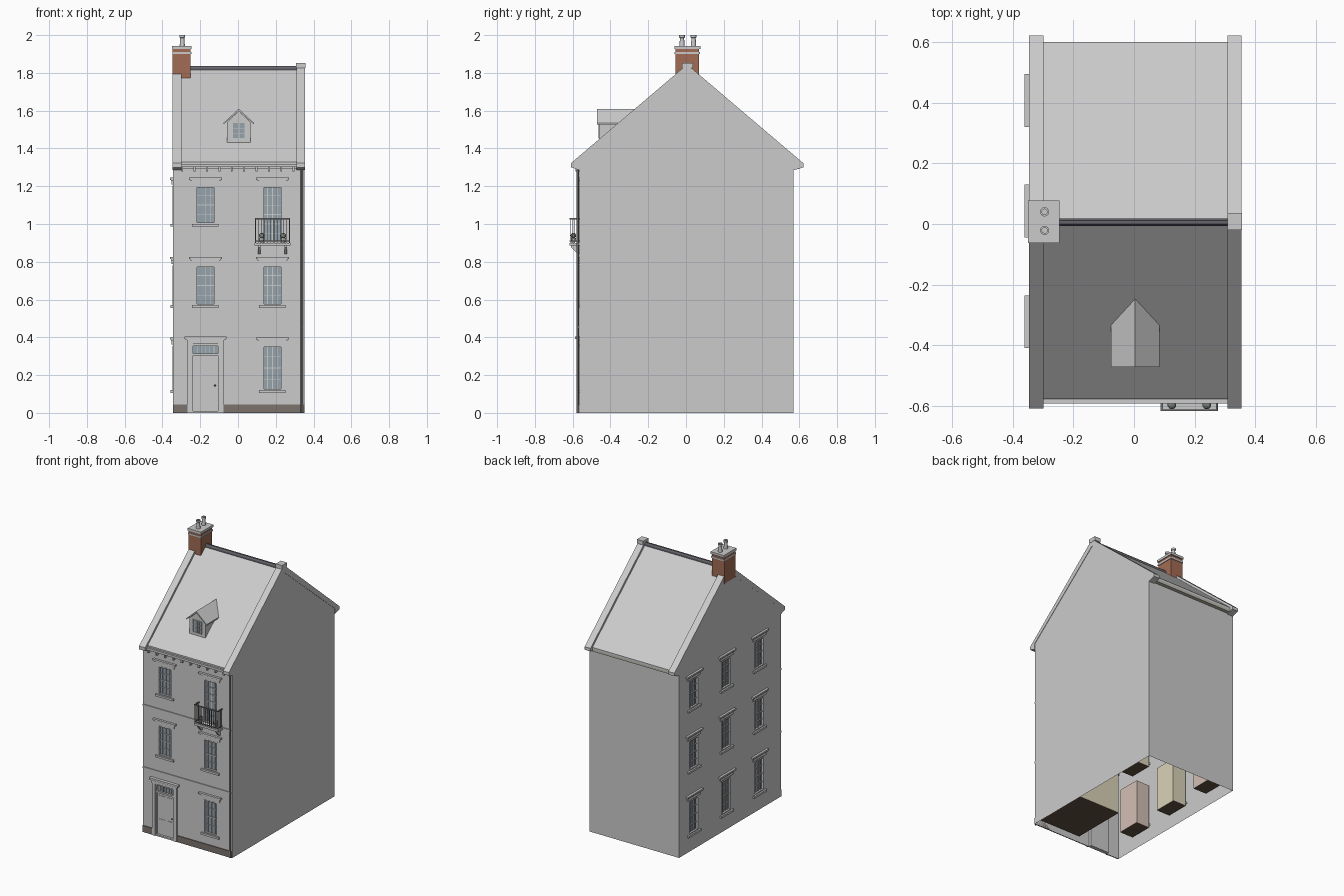
import bpy, bmesh, math
from mathutils import Matrix

if "Cube" in bpy.data.objects:
    bpy.data.objects.remove(bpy.data.objects["Cube"])

XL, XR, YF, YB, EAVE = -0.345, 0.352, -0.565, 0.57, 1.30   # wall planes
RY, SLOPE = 0.006, 0.85                                     # ridge position, roof pitch


def finish(name, bm, color=None, smooth=False):
    bmesh.ops.recalc_face_normals(bm, faces=bm.faces)
    me = bpy.data.meshes.new(name)
    bm.to_mesh(me)
    bm.free()
    ob = bpy.data.objects.new(name, me)
    bpy.context.collection.objects.link(ob)
    if color:
        mat = bpy.data.materials.get(str(color)) or bpy.data.materials.new(str(color))
        mat.diffuse_color = (*color, 1)
        mat.use_nodes = True
        mat.node_tree.nodes["Principled BSDF"].inputs["Base Color"].default_value = mat.diffuse_color
        me.materials.append(mat)
    if smooth:
        bpy.context.view_layer.objects.active = ob
        ob.select_set(True)
        bpy.ops.object.shade_smooth_by_angle()
        ob.select_set(False)
    return ob


def boxes(name, items, color=None):
    bm = bmesh.new()
    for x0, x1, y0, y1, z0, z1 in items:
        m = Matrix.Translation(((x0+x1)/2, (y0+y1)/2, (z0+z1)/2)) @ Matrix.Diagonal((abs(x1-x0), abs(y1-y0), z1-z0, 1))
        bmesh.ops.create_cube(bm, size=1, matrix=m)
    return finish(name, bm, color)


def prism(name, pts, a0, a1, axis='x', color=None):
    """Extrude a profile: (y, z) along x, or (x, z) along y."""
    bm = bmesh.new()
    f = bm.faces.new([bm.verts.new((a0, p, z) if axis == 'x' else (p, a0, z)) for p, z in pts])
    r = bmesh.ops.extrude_face_region(bm, geom=[f])
    vs = [g for g in r['geom'] if isinstance(g, bmesh.types.BMVert)]
    bmesh.ops.translate(bm, verts=vs, vec=(a1-a0, 0, 0) if axis == 'x' else (0, a1-a0, 0))
    return finish(name, bm, color)


def lathe(name, pts, x, y, n=16, color=None):
    bm = bmesh.new()
    vs = [bm.verts.new((r, 0, z)) for r, z in pts]
    es = [bm.edges.new(p) for p in zip(vs, vs[1:])]
    bmesh.ops.spin(bm, geom=vs+es, axis=(0, 0, 1), cent=(0, 0, 0), steps=n, angle=2*math.pi)
    bmesh.ops.remove_doubles(bm, verts=bm.verts, dist=1e-5)
    bmesh.ops.translate(bm, verts=bm.verts, vec=(x, y, 0))
    return finish(name, bm, color, True)


def on_wall(side, u0, u1, d0, d1, z0, z1):
    """Box on a wall: u runs along the wall, d is distance outwards."""
    if side == 'front':
        return (u0, u1, YF-d1, YF-d0, z0, z1)
    return (XL-d1, XL-d0, u0, u1, z0, z1)


def wall(name, side, u0, u1, holes):
    """Sheet wall with rectangular openings."""
    us = sorted({u0, u1, *[h[0] for h in holes], *[h[1] for h in holes]})
    zs = sorted({0, EAVE, *[h[2] for h in holes], *[h[3] for h in holes]})
    bm = bmesh.new()
    for a, b in zip(us, us[1:]):
        for c, d in zip(zs, zs[1:]):
            mu, mz = (a+b)/2, (c+d)/2
            if any(h[0] < mu < h[1] and h[2] < mz < h[3] for h in holes):
                continue
            q = [(a, c), (b, c), (b, d), (a, d)]
            bm.faces.new([bm.verts.new((p, YF, z) if side == 'front' else (XL, p, z)) for p, z in q])
    bmesh.ops.remove_doubles(bm, verts=bm.verts, dist=1e-5)
    return finish(name, bm)


# Walls
GLASS, DARK, BROWN = (0.3, 0.36, 0.41), (0.13, 0.13, 0.15), (0.12, 0.08, 0.055)
rows = [(0.12, 0.355), (0.57, 0.78), (1.0, 1.2)]
W = 0.0525
front_wins = [(-0.1725, *rows[1]), (-0.1725, *rows[2]), (0.1825, *rows[0]), (0.1825, *rows[1]), (0.1825, 0.9, 1.2)]
left_wins = [(y, *r) for y in (-0.322, 0.043, 0.407) for r in rows]
door = (-0.245, -0.1, 0, 0.365)
wall('front_wall', 'front', XL, XR, [(u-W, u+W, a, b) for u, a, b in front_wins] + [door])
wall('left_wall', 'left', YF, YB, [(u-W, u+W, a, b) for u, a, b in left_wins])
gable = [(YF, EAVE), (YB, EAVE), (YB, 1.34), (RY, 1.82), (YF, 1.34)]


def sheet(name, pts):
    bm = bmesh.new()
    bm.faces.new([bm.verts.new(p) for p in pts])
    finish(name, bm)


sheet('left_gable', [(XL, y, z) for y, z in gable])
sheet('right_wall', [(XR, y, z) for y, z in [(YF, 0), (YB, 0)] + gable[2:]])
sheet('back_wall', [(XL, YB, 0), (XR, YB, 0), (XR, YB, 1.34), (XL, YB, 1.34)])

# Windows with glazing bars, sills, hoods and shallow rooms behind
glass, bars, sills, hoods, floors, walls_a, walls_b = [], [], [], [], [], [], []
wins = [('front', *w) for w in front_wins] + [('left', *w) for w in left_wins]
for i, (s, u, a, b) in enumerate(wins):
    tall = b-a > 0.28
    glass.append(on_wall(s, u-W, u+W, -0.016, -0.013, a, b))
    for e in (-1, 1):
        bars.append(on_wall(s, u+e*W, u+e*(W-0.007), -0.018, 0.001, a, b))
    for z in (a, b-0.007):
        bars.append(on_wall(s, u-W, u+W, -0.018, 0.001, z, z+0.007))
    for k in range(1, 4):
        x, h = u-W+k*W/2, 0.003 if tall and k == 2 else 0.0015
        bars.append(on_wall(s, x-h, x+h, -0.014, -0.008, a, b))
    n = 6 if tall else 4
    for k in range(1, n):
        z, h = a+k*(b-a)/n, 0.003 if k == n//2 else 0.0015
        bars.append(on_wall(s, u-W, u+W, -0.014, -0.007, z-h, z+h))
    if not tall:
        sills.append(on_wall(s, u-0.07, u+0.07, -0.01, 0.012, a-0.014, a))
    hoods.append(on_wall(s, u-0.072, u+0.072, 0, 0.006, b+0.008, b+0.03))
    hoods.append(on_wall(s, u-0.08, u+0.08, 0, 0.011, b+0.028, b+0.036))
    hoods.append(on_wall(s, u-0.087, u+0.087, 0, 0.016, b+0.034, b+0.045))
    big = s == 'front' and a == rows[0][0]
    u0, u1, dep, z0 = (0.0, 0.34, 0.41, 0.03) if big else (u-0.08, u+0.08, 0.12, a-0.04)
    z1, t = b+0.035, 0.002
    floors.append(on_wall(s, u0, u1, -dep, -0.02, z0, z0+t))
    (walls_a if i % 2 == 0 else walls_b).extend([
        on_wall(s, u0, u1, -dep-t, -dep, z0, z1), on_wall(s, u0, u1, -dep, -0.02, z1-t, z1),
        on_wall(s, u0-t, u0, -dep, -0.02, z0, z1), on_wall(s, u1, u1+t, -dep, -0.02, z0, z1)])
boxes('window_glass', glass, GLASS)
boxes('window_frames', bars)
boxes('window_sills', sills)
boxes('window_hoods', hoods)
boxes('room_floors', floors, BROWN)
boxes('room_walls_cream', walls_a, (0.7, 0.64, 0.47))
boxes('room_walls_pink', walls_b, (0.65, 0.52, 0.46))

# Front door: leaf, raised panels, fanlight, pilasters and hood
F = 'front'
leaf = [on_wall(F, -0.238, -0.107, -0.018, -0.01, 0.01, 0.305)]
for u0, u1 in ((-0.225, -0.18), (-0.165, -0.12)):
    leaf += [on_wall(F, u0, u1, -0.01, -0.007, z0, z1) for z0, z1 in ((0.03, 0.12), (0.15, 0.285))]
boxes('door_leaf', leaf)
boxes('door_frame', [on_wall(F, -0.245, -0.238, -0.02, 0.004, 0, 0.365), on_wall(F, -0.107, -0.1, -0.02, 0.004, 0, 0.365),
                     on_wall(F, -0.238, -0.107, -0.02, 0.002, 0.303, 0.315), on_wall(F, -0.238, -0.107, -0.02, 0.002, 0.355, 0.365)]
      + [on_wall(F, -0.2385+k*0.022, -0.2355+k*0.022, -0.014, -0.006, 0.315, 0.355) for k in range(1, 6)])
boxes('door_fanlight', [on_wall(F, -0.238, -0.107, -0.016, -0.012, 0.315, 0.355)], GLASS)
boxes('door_surround', [on_wall(F, u0, u1, 0, 0.01, 0, 0.37) for u0, u1 in ((-0.268, -0.245), (-0.1, -0.077))]
      + [on_wall(F, -0.27, -0.075, 0, 0.01, 0.366, 0.388), on_wall(F, -0.277, -0.067, 0, 0.015, 0.386, 0.394),
         on_wall(F, -0.284, -0.06, 0, 0.022, 0.392, 0.405)])
boxes('door_step', [on_wall(F, -0.245, -0.1, -0.02, 0.006, 0, 0.01)])
bm = bmesh.new()
bmesh.ops.create_uvsphere(bm, u_segments=10, v_segments=6, radius=0.005, matrix=Matrix.Translation((-0.122, YF+0.004, 0.145)))
finish('door_knob', bm, DARK, True)

# Plinth, string courses and drainpipe
boxes('plinth', [on_wall(F, XL, -0.268, 0, 0.006, 0, 0.045), on_wall(F, -0.077, XR, 0, 0.006, 0, 0.045)], (0.2, 0.17, 0.15))
boxes('string_courses', [on_wall(F, XL, XR, 0, 0.006, z-0.005, z+0.005) for z in (0.455, 0.895)])
lathe('drainpipe', [(0.0, 0), (0.006, 0), (0.006, 1.3), (0.0, 1.3)], 0.338, YF-0.008, 12, (0.22, 0.22, 0.23))


# Roof, ridge tile and gable parapets
def rz(y, top):
    return top-SLOPE*abs(y-RY)


def chevron(y0, y1, top, drop):
    return [(y0, rz(y0, top)), (RY, top), (y1, rz(y1, top)), (y1, rz(y1, top)-drop), (RY, top-drop), (y0, rz(y0, top)-drop)]


prism('roof', chevron(-0.578, 0.60, 1.825, 0.015), -0.30, 0.31)
prism('ridge_tile', [(RY-0.012, 1.81), (RY-0.012, 1.826), (RY-0.006, 1.836), (RY+0.006, 1.836), (RY+0.012, 1.826), (RY+0.012, 1.81)],
      -0.30, 0.312, color=DARK)
for nm, x0, x1 in (('left_parapet', -0.3455, -0.298), ('right_parapet', 0.309, 0.355)):
    y0, y1, top = -0.608, 0.622, 1.845
    prism(nm, [(y0, rz(y0, top)), (RY, top), (y1, rz(y1, top)), (y1, 1.30), (YB, 1.285), (YB, 1.325),
               (RY, top-0.05), (YF, 1.325), (YF, 1.285), (y0, 1.30)], x0, x1)
boxes('parapet_apex', [(0.308, 0.357, RY-0.026, RY+0.03, 1.825, 1.853)])

# Eaves: gutters, cornice and brackets
GUT = (0.5, 0.49, 0.42)
boxes('front_gutter', [(-0.298, 0.309, -0.592, -0.573, 1.302, 1.318)])
boxes('back_gutter', [(-0.298, 0.309, 0.572, 0.597, 1.29, 1.315)], GUT)
boxes('front_cornice', [(XL, XR, -0.575, YF, 1.293, 1.308)])
boxes('eaves_brackets', [(x-0.005, x+0.005, -0.584, YF, 1.278, 1.302) for x in [-0.295+k*0.0655 for k in range(10)]])

# Dormer
DX = 0.004
prism('dormer_body', [(DX-0.062, 1.40), (DX+0.062, 1.40), (DX+0.062, 1.54), (DX, 1.598), (DX-0.062, 1.54)], -0.457, -0.27, 'y')
prism('dormer_roof', [(DX-0.08, 1.536), (DX, 1.61), (DX+0.08, 1.536), (DX+0.08, 1.528), (DX, 1.598), (DX-0.08, 1.528)], -0.471, -0.235, 'y')
boxes('dormer_glass', [(DX-0.033, DX+0.033, -0.459, -0.456, 1.455, 1.535)], GLASS)
boxes('dormer_window_bars', [(DX+x-w, DX+x+w, -0.464, -0.457, 1.452, 1.538) for x, w in ((-0.034, 0.003), (0, 0.003), (0.034, 0.003), (-0.017, 0.001), (0.017, 0.001))]
      + [(DX-0.036, DX+0.036, -0.463, -0.457, z-0.0015, z+0.0015) for z in (1.453, 1.48, 1.508, 1.537)])

# Chimney with caps and pots
BRICK = (0.36, 0.15, 0.09)
boxes('chimney_stack', [(-0.3465, -0.251, -0.055, 0.068, 1.74, 1.93)], BRICK)
boxes('chimney_caps', [(-0.348, -0.246, -0.06, 0.073, 1.9, 1.911), (-0.349, -0.245, -0.062, 0.077, 1.927, 1.943)])
for nm, y in (('front_pot', -0.021), ('back_pot', 0.04)):
    lathe(nm, [(0.014, 1.94), (0.011, 1.985), (0.015, 1.988), (0.015, 2.0), (0.009, 2.0), (0.009, 1.944), (0, 1.944)], -0.295, y)

# Balcony: slab, brackets, railing and planted pots
bx0, bx1, by = 0.09, 0.275, -0.614
boxes('balcony_floor', [(bx0-0.002, bx1+0.002, by-0.003, YF, 0.885, 0.9)])
for nm, x in (('balcony_bracket_left', 0.112), ('balcony_bracket_right', 0.253)):
    prism(nm, [(YF, 0.885), (by+0.006, 0.885), (by+0.006, 0.876), (YF-0.008, 0.84), (YF, 0.84)], x-0.007, x+0.007)
rail = []
for z, h in ((0.91, 0.002), (1.028, 0.004)):
    rail += [(bx0, bx1, by-0.002, by+0.003, z-h, z+h)]
    rail += [(x-0.0025, x+0.0025, by, YF, z-h, z+h) for x in (bx0+0.0025, bx1-0.0025)]
for k in range(12):
    x = bx0+0.0025+k*(bx1-bx0-0.005)/11
    rail.append((x-0.0015, x+0.0015, by-0.001, by+0.002, 0.9, 1.028))
for x in (bx0+0.0025, bx1-0.0025):
    rail += [(x-0.0015, x+0.0015, y-0.0015, y+0.0015, 0.9, 1.028) for y in (-0.602, -0.59, -0.578)]
boxes('balcony_railing', rail, (0.2, 0.2, 0.21))
for k, x in enumerate((0.125, 0.24)):
    lathe(f'plant_pot_{k+1}', [(0, 0.9), (0.009, 0.9), (0.014, 0.926), (0.011, 0.926), (0, 0.922)], x, -0.596, 12)
    bm = bmesh.new()
    bmesh.ops.create_icosphere(bm, subdivisions=2, radius=0.015, matrix=Matrix.Translation((x, -0.596, 0.938)))
    finish(f'plant_{k+1}', bm, (0.25, 0.27, 0.24))
